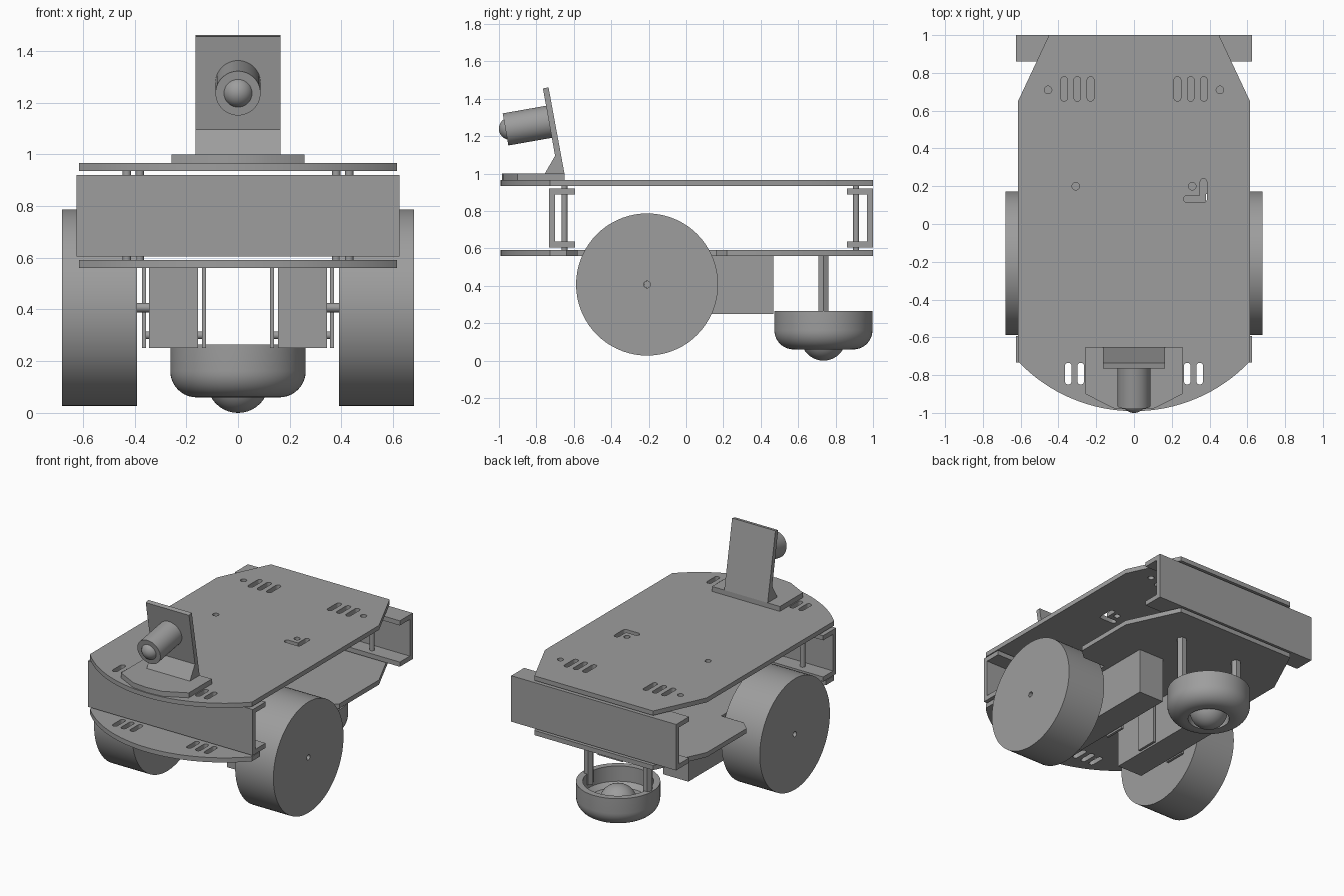
import bpy, bmesh
from math import pi, sin, cos, radians, asin
from mathutils import Matrix, Vector

if "Cube" in bpy.data.objects:
    bpy.data.objects.remove(bpy.data.objects["Cube"])

SIDEWAYS = Matrix(((0, 0, 1), (1, 0, 0), (0, 1, 0))).to_4x4()  # profile (y, z), depth along x
GREY = bpy.data.materials.new("dark_grey")
GREY.diffuse_color = (.34, .34, .34, 1)
GREY.use_nodes = True
GREY.node_tree.nodes["Principled BSDF"].inputs["Base Color"].default_value = GREY.diffuse_color


def finish(ob):
    ob.data.materials.clear()
    ob.data.materials.append(GREY)
    bpy.ops.object.select_all(action='DESELECT')
    ob.select_set(True)
    bpy.context.view_layer.objects.active = ob
    bpy.ops.object.shade_smooth_by_angle(angle=radians(30))
    return ob


def add_mesh(name, bm):
    bmesh.ops.remove_doubles(bm, verts=bm.verts, dist=1e-5)
    bmesh.ops.recalc_face_normals(bm, faces=bm.faces)
    me = bpy.data.meshes.new(name)
    bm.to_mesh(me)
    bm.free()
    ob = bpy.data.objects.new(name, me)
    bpy.context.collection.objects.link(ob)
    return finish(ob)


def extrude(name, loops, lo, hi, sideways=False):
    """Filled outline with holes, extruded from lo to hi."""
    cu = bpy.data.curves.new(name, 'CURVE')
    cu.dimensions, cu.fill_mode, cu.extrude = '2D', 'BOTH', (hi - lo) / 2
    for loop in loops:
        sp = cu.splines.new('POLY')
        sp.points.add(len(loop) - 1)
        for p, (u, v) in zip(sp.points, loop):
            p.co = (u, v, 0, 1)
        sp.use_cyclic_u = True
    tmp = bpy.data.objects.new(name + "_curve", cu)
    bpy.context.collection.objects.link(tmp)
    bpy.context.view_layer.update()
    bm = bmesh.new()
    me = bpy.data.meshes.new_from_object(tmp.evaluated_get(bpy.context.evaluated_depsgraph_get()))
    bm.from_mesh(me)
    bpy.data.objects.remove(tmp)
    bpy.data.meshes.remove(me)
    bm.transform((SIDEWAYS if sideways else Matrix()) @ Matrix.Translation((0, 0, (lo + hi) / 2)))
    return add_mesh(name, bm)


def lathe(name, profile, origin, axis=(0, 0, 1), closed=False, steps=48):
    """Spin (radius, height) points about an axis."""
    bm = bmesh.new()
    vs = [bm.verts.new((r, 0, h)) for r, h in profile]
    es = [bm.edges.new(p) for p in zip(vs, vs[1:])]
    if closed:
        es.append(bm.edges.new((vs[-1], vs[0])))
    bmesh.ops.spin(bm, geom=vs + es, cent=(0, 0, 0), axis=(0, 0, 1), angle=2 * pi, steps=steps)
    rot = Vector((0, 0, 1)).rotation_difference(Vector(axis)).to_matrix().to_4x4()
    bm.transform(Matrix.Translation(origin) @ rot)
    return add_mesh(name, bm)


def rod(name, r, a, b, steps=20):
    d = Vector(b) - Vector(a)
    L = d.length
    return lathe(name, [(0, 0), (r, 0), (r, L), (0, L)], a, d.normalized(), steps=steps)


def box(name, x, y, z):
    return extrude(name, [[(y[0], z[0]), (y[1], z[0]), (y[1], z[1]), (y[0], z[1])]], *x, sideways=True)


def arc(cx, cy, r, a0, a1, n):
    return [(cx + r * cos(a0 + (a1 - a0) * i / n), cy + r * sin(a0 + (a1 - a0) * i / n)) for i in range(n + 1)]


def slot(x, y0, y1, r=.018):
    return arc(x, y1 - r, r, 0, pi, 8) + arc(x, y0 + r, r, pi, 2 * pi, 8)


def hole(x, y, r=.02):
    return arc(x, y, r, 0, 2 * pi * 19 / 20, 19)


# Chassis plates
W, R, CY = .614, .846, -.145
a = asin(W / R)
bow = arc(0, CY, R, -pi / 2 - a, -pi / 2 + a, 32)
front_slots = [slot(s * x, -.85, -.735) for s in (-1, 1) for x in (.215, .282, .348)]
rear_slots = [slot(s * x, .65, .78) for s in (-1, 1) for x in (.23, .30, .37)]
holes = [hole(s * x, y) for s in (-1, 1) for x, y in ((.455, .71), (.308, .2))]
bend_slot = (arc(.368, .222, .018, 0, pi, 8) + [(.35, .15)]
             + arc(.28, .132, .018, pi / 2, 1.5 * pi, 8) + arc(.368, .132, .018, -pi / 2, 0, 4))
tail = [(W, .65), (.45, 1), (-.45, 1), (-W, .65)]
extrude("upper_plate", [bow + tail] + front_slots + rear_slots + holes + [bend_slot], .935, .966)
notch = [(W, -.64), (.55, -.58), (.38, -.58), (.38, .16), (.55, .16), (W, .22)]
extrude("lower_plate", [bow + notch + tail + [(-x, y) for x, y in reversed(notch)]] + front_slots, .56, .592)

# Front and rear channel bumpers with their screw posts
for name, y, s, px, py in (("front", -.733, 1, .43, -.65), ("rear", 1, -1, .38, .91)):
    t, w = s * .032, s * .14
    prof = [(y, .605), (y + w, .605), (y + w, .637), (y + t, .637), (y + t, .888),
            (y + w, .888), (y + w, .92), (y, .92)]
    extrude(name + "_channel", [prof], -.625, .625, True)
    for side in (-1, 1):
        rod(name + "_post", .016, (side * px, py, .585), (side * px, py, .94))

# Wheels, axles, motors and mounting brackets
for s in (-1, 1):
    lathe("wheel", [(.018, 0), (.38, 0), (.38, .29), (.018, .29)], (s * .39, -.208, .407), (s, 0, 0), True, 72)
    rod("axle", .018, (s * .33, -.208, .407), (s * .64, -.208, .407))
    box("motor", sorted((s * .155, s * .345)), (-.34, .468), (.25, .56))
    for x0, x1 in ((.123, .14), (.355, .372)):
        box("motor_bracket", sorted((s * x0, s * x1)), (-.105, .045), (.25, .575))
    rod("motor_bolt", .015, (s * .123, -.03, .30), (s * .372, -.03, .30))

# Caster: open cup, ball and hexagonal posts
cup = [(.13, .062)] + arc(.16, .162, .102, -pi / 2, 0, 10) + [(.262, .265), (.22, .265), (.22, .16), (.19, .13), (.125, .13)]
lathe("caster_cup", cup, (0, .735, 0), closed=True, steps=64)
lathe("caster_ball", [(max(0, x), y) for x, y in arc(0, .12, .12, -pi / 2, pi / 2, 20)], (0, .735, 0), steps=40)
for s in (-1, 1):
    rod("caster_post", .032, (s * .224, .735, .19), (s * .224, .735, .565), steps=6)

# Camera base, tilted back plate, barrel and lens
edge = [(.257, -.65), (.257, -.9), (.11, -.975)]
extrude("camera_base", [edge + [(0, -.985)] + [(-x, y) for x, y in reversed(edge)]], .966, 1.0)
extrude("camera_backplate", [[(-.755, 1.0), (-.65, 1.0), (-.735, 1.461), (-.765, 1.455), (-.70, 1.095)]],
        -.164, .164, True)
tilt = Vector((0, -cos(radians(10)), -sin(radians(10))))
nose = Vector((0, -.965, 1.236))
rod("camera_barrel", .087, nose - tilt * .25, nose, steps=48)
lathe("camera_lens", [(max(0, x), y) for x, y in arc(0, 0, .06, -pi / 2, pi / 2, 16)], nose - tilt * .025, tilt, steps=32)
